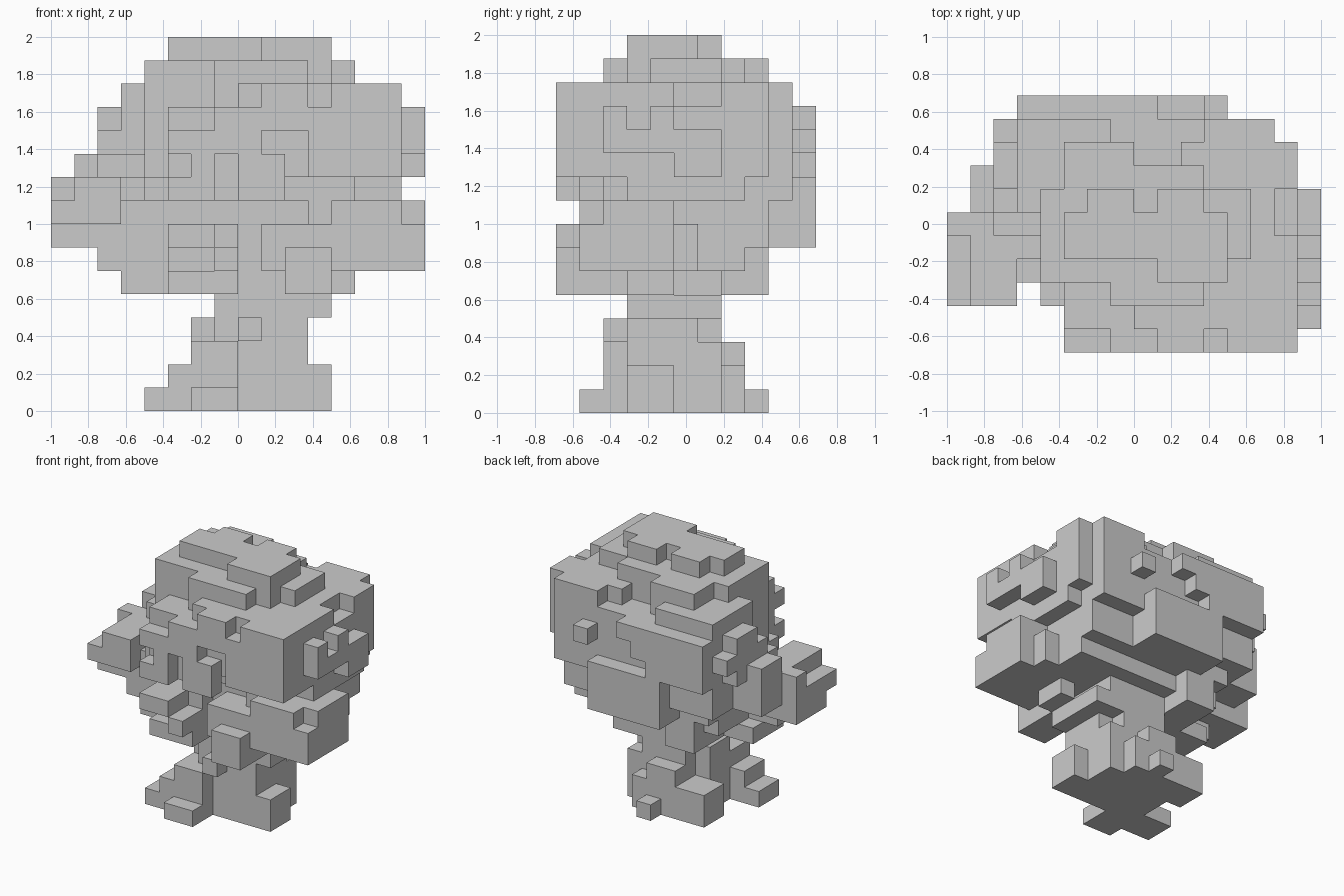
import bpy
import bmesh
from mathutils import Vector

if "Cube" in bpy.data.objects:
    bpy.data.objects.remove(bpy.data.objects["Cube"], do_unlink=True)

CELL = 0.125
ORIGIN = Vector((-1.0, -0.6875, 0.0))
filled = {}          # cell -> name of the part that owns it


def block(part, x, y, z):
    """Fill a range of grid cells for a part."""
    for i in range(*x):
        for j in range(*y):
            for k in range(*z):
                filled.setdefault((i, j, k), part)


def carve(x, y, z):
    """Empty a range of grid cells."""
    for i in range(*x):
        for j in range(*y):
            for k in range(*z):
                filled.pop((i, j, k), None)


# Roots: stepped blocks spreading on the ground
part = "roots"
block(part, x=(4, 8), y=(2, 4), z=(0, 1))
block(part, x=(6, 8), y=(1, 2), z=(0, 1))
block(part, x=(5, 8), y=(2, 4), z=(0, 2))
block(part, x=(8, 12), y=(3, 5), z=(0, 2))
block(part, x=(5, 6), y=(6, 8), z=(0, 2))
block(part, x=(6, 10), y=(4, 8), z=(0, 2))
block(part, x=(8, 9), y=(8, 9), z=(0, 1))
block(part, x=(6, 8), y=(2, 4), z=(0, 3))

# Trunk: narrow column up into the crown
part = "trunk"
block(part, x=(7, 11), y=(3, 7), z=(0, 6))
block(part, x=(7, 9), y=(7, 8), z=(2, 3))
block(part, x=(8, 9), y=(2, 3), z=(3, 4))
block(part, x=(6, 8), y=(4, 6), z=(2, 4))
block(part, x=(11, 12), y=(3, 7), z=(4, 5))
carve(x=(10, 11), y=(6, 7), z=(3, 4))

# Lower crown: wide left side, ragged underside
part = "lower_crown"
block(part, x=(4, 10), y=(3, 8), z=(6, 7))
block(part, x=(5, 8), y=(1, 3), z=(5, 6))
block(part, x=(3, 6), y=(3, 6), z=(5, 6))
block(part, x=(5, 7), y=(5, 9), z=(5, 7))
block(part, x=(10, 12), y=(0, 3), z=(5, 7))
block(part, x=(12, 13), y=(3, 5), z=(5, 6))
block(part, x=(9, 14), y=(1, 8), z=(6, 8))
block(part, x=(14, 15), y=(1, 6), z=(6, 8))
block(part, x=(15, 16), y=(1, 5), z=(6, 8))
block(part, x=(12, 15), y=(1, 5), z=(8, 9))
block(part, x=(11, 12), y=(2, 3), z=(8, 9))
block(part, x=(15, 16), y=(2, 5), z=(8, 9))
block(part, x=(5, 8), y=(2, 4), z=(6, 8))
block(part, x=(5, 7), y=(0, 2), z=(7, 8))
block(part, x=(7, 8), y=(0, 2), z=(6, 7))
block(part, x=(4, 14), y=(3, 9), z=(7, 9))

# Side lobe: stepped cluster reaching out to the right
part = "side_lobe"
block(part, x=(0, 3), y=(2, 3), z=(8, 9))
block(part, x=(1, 3), y=(2, 3), z=(9, 10))
block(part, x=(0, 4), y=(3, 6), z=(7, 9))
block(part, x=(0, 1), y=(5, 6), z=(9, 10))
block(part, x=(1, 3), y=(3, 6), z=(9, 10))
block(part, x=(3, 5), y=(4, 6), z=(8, 10))
block(part, x=(2, 5), y=(5, 6), z=(10, 11))
block(part, x=(1, 4), y=(6, 8), z=(8, 11))
block(part, x=(2, 5), y=(3, 5), z=(6, 7))

# Rear skirt: thick back wall hanging below the upper crown
part = "rear_skirt"
block(part, x=(6, 11), y=(8, 11), z=(7, 10))
block(part, x=(3, 6), y=(8, 10), z=(8, 10))
block(part, x=(3, 7), y=(9, 11), z=(10, 13))
block(part, x=(7, 8), y=(10, 11), z=(11, 13))
block(part, x=(8, 9), y=(10, 11), z=(12, 13))
block(part, x=(11, 12), y=(10, 11), z=(11, 12))

# Upper crown: main mass of foliage
part = "upper_crown"
block(part, x=(5, 15), y=(0, 9), z=(10, 14))
block(part, x=(4, 5), y=(2, 3), z=(9, 10))
block(part, x=(4, 5), y=(3, 9), z=(9, 14))
block(part, x=(5, 13), y=(2, 9), z=(9, 10))
block(part, x=(13, 15), y=(3, 8), z=(9, 10))
block(part, x=(4, 14), y=(8, 10), z=(9, 13))
block(part, x=(5, 9), y=(0, 2), z=(9, 10))
block(part, x=(9, 10), y=(0, 1), z=(9, 11))
block(part, x=(3, 5), y=(6, 10), z=(10, 14))
block(part, x=(2, 3), y=(7, 9), z=(10, 13))
block(part, x=(2, 3), y=(6, 10), z=(11, 12))
block(part, x=(5, 7), y=(9, 10), z=(13, 14))
block(part, x=(11, 14), y=(9, 10), z=(12, 14))
# Notches in the front, left edge and back of the upper crown
carve(x=(5, 7), y=(0, 3), z=(13, 14))
carve(x=(7, 8), y=(0, 2), z=(13, 14))
carve(x=(8, 9), y=(0, 1), z=(13, 14))
carve(x=(5, 7), y=(0, 1), z=(12, 13))
carve(x=(11, 12), y=(0, 1), z=(13, 14))
carve(x=(9, 11), y=(0, 1), z=(11, 12))
carve(x=(10, 11), y=(0, 1), z=(10, 11))
carve(x=(7, 8), y=(0, 1), z=(9, 11))
carve(x=(5, 6), y=(0, 1), z=(10, 11))
carve(x=(14, 15), y=(5, 7), z=(13, 14))
carve(x=(8, 10), y=(8, 9), z=(13, 14))

# Leaf tufts on the left side
part = "side_tufts"
block(part, x=(15, 16), y=(2, 3), z=(11, 13))
block(part, x=(15, 16), y=(3, 4), z=(11, 12))
block(part, x=(15, 16), y=(4, 5), z=(11, 13))
block(part, x=(15, 16), y=(5, 7), z=(10, 12))

# Cap: two thin ragged tiers on top
part = "crown_cap"
block(part, x=(4, 13), y=(4, 7), z=(14, 15))
block(part, x=(4, 12), y=(3, 4), z=(14, 15))
block(part, x=(7, 11), y=(2, 3), z=(14, 15))
block(part, x=(5, 11), y=(7, 8), z=(14, 15))
block(part, x=(5, 8), y=(8, 9), z=(14, 15))
block(part, x=(5, 12), y=(4, 6), z=(15, 16))
block(part, x=(9, 12), y=(3, 4), z=(15, 16))
block(part, x=(6, 8), y=(6, 7), z=(15, 16))
block(part, x=(9, 11), y=(6, 7), z=(15, 16))

# One plain grey for everything
grey = bpy.data.materials.new("plain_grey")
grey.use_nodes = True
colour = (0.6, 0.6, 0.6, 1.0)
grey.diffuse_color = colour
grey.node_tree.nodes["Principled BSDF"].inputs["Base Color"].default_value = colour


def skin(name):
    """Make a mesh of the outward cell sides of one part."""
    bm = bmesh.new()
    for cell, owner in filled.items():
        if owner != name:
            continue
        centre = Vector(cell) + Vector((0.5, 0.5, 0.5))
        for axis in range(3):
            for sign in (-1, 1):
                beside = list(cell)
                beside[axis] += sign
                if tuple(beside) in filled:
                    continue
                out, u, v = Vector(), Vector(), Vector()
                out[axis] = sign * 0.5
                u[(axis + 1) % 3] = 0.5
                v[(axis + 2) % 3] = 0.5 * sign
                corners = (-u - v, u - v, u + v, -u + v)
                bm.faces.new([bm.verts.new(ORIGIN + (centre + out + c) * CELL)
                              for c in corners])
    bmesh.ops.remove_doubles(bm, verts=bm.verts, dist=CELL / 100)
    bmesh.ops.dissolve_limit(bm, angle_limit=0.01, verts=bm.verts, edges=bm.edges)
    mesh = bpy.data.meshes.new(name)
    bm.to_mesh(mesh)
    bm.free()
    mesh.materials.append(grey)
    bpy.context.collection.objects.link(bpy.data.objects.new(name, mesh))


for name in sorted(set(filled.values())):
    skin(name)
